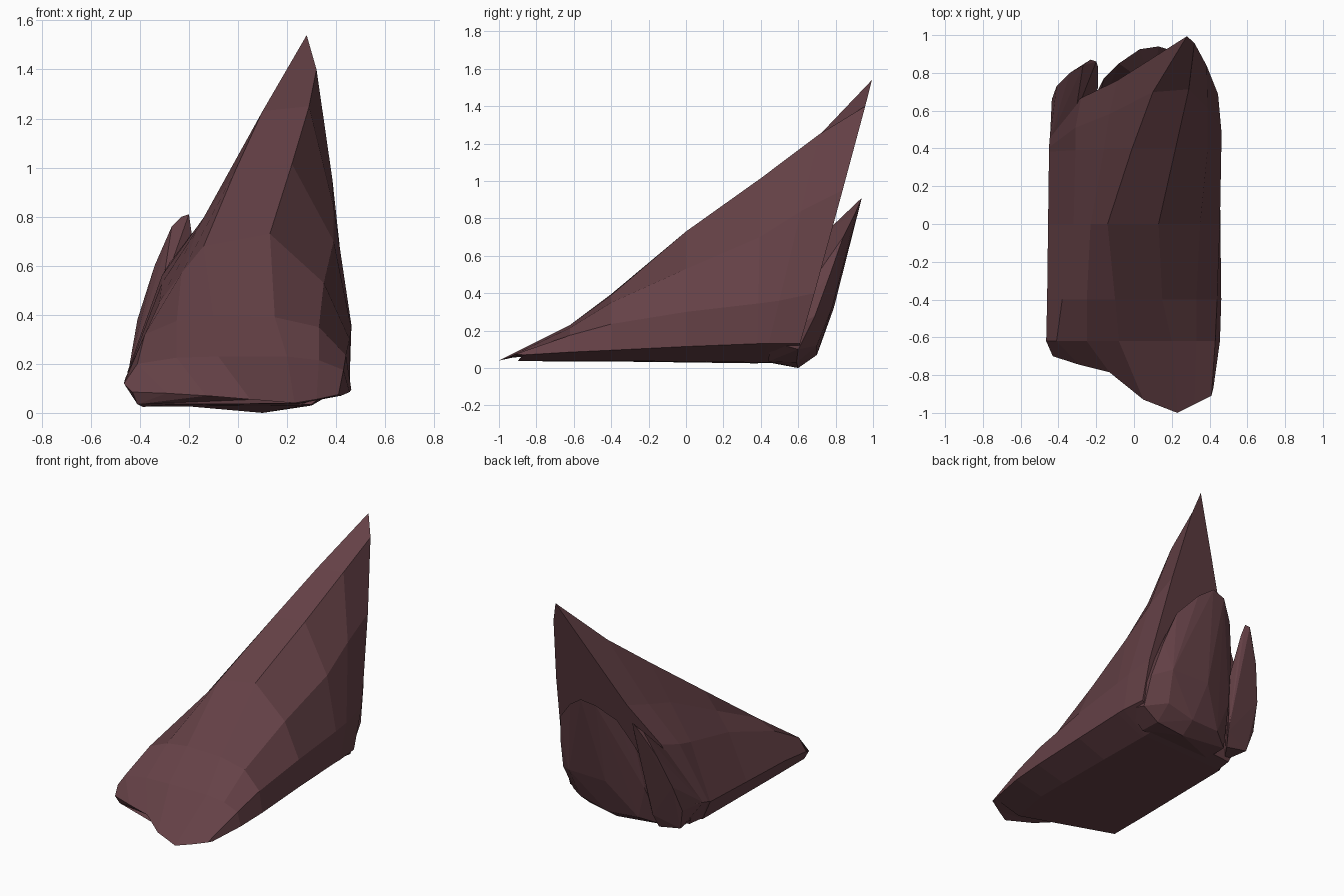
import bpy, bmesh

mat = bpy.data.materials.new("dark_red_rock")
mat.diffuse_color = (0.13, 0.053, 0.062, 1)


def finish(bm, name):
    bmesh.ops.recalc_face_normals(bm, faces=bm.faces[:])
    mesh = bpy.data.meshes.new(name)
    bm.to_mesh(mesh)
    bm.free()
    mesh.materials.append(mat)
    obj = bpy.data.objects.new(name, mesh)
    bpy.context.collection.objects.link(obj)
    return obj


def loft(name, rings):
    bm = bmesh.new()
    rows = [[bm.verts.new(p) for p in ring] for ring in rings]
    n = len(rows[0])
    for a, b in zip(rows, rows[1:]):
        for i in range(n):
            j = (i + 1) % n
            bm.faces.new((a[i], a[j], b[j], b[i]))
    caps = [bm.faces.new(rows[0]), bm.faces.new(rows[-1])]
    bmesh.ops.triangulate(bm, faces=caps)
    return finish(bm, name)


def hull(name, points):
    bm = bmesh.new()
    verts = [bm.verts.new(p) for p in points]
    bmesh.ops.convex_hull(bm, input=verts)
    loose = [v for v in bm.verts if not v.link_faces]
    bmesh.ops.delete(bm, geom=loose, context='VERTS')
    return finish(bm, name)


def section(y, lean, skew, pts):
    # cross-section that leans backwards with height and is swept forward on the left
    return [(x, y + lean * z + skew * (x - .28), z) for x, z in pts]


# Main spike: low front lip swept up to the tall peak at the back
lip = [(-.41, -.68, .035), (-.43, -.70, .085), (-.29, -.745, .08), (-.13, -.785, .07),
       (.05, -.93, .055), (.23, -1, .04), (.32, -.955, .055), (.41, -.91, .075),
       (.42, -.87, .07), (.2, -.9, .038)]
loft("main_spike", [
    lip,
    section(-.62, 0, 0, [(-.41, .035), (-.465, .12), (-.41, .20), (-.25, .225), (-.08, .23),
                         (.2, .23), (.33, .215), (.43, .175), (.455, .085), (.25, .038)]),
    section(-.40, 0, 0, [(-.41, .035), (-.46, .14), (-.38, .32), (-.25, .375), (-.1, .395),
                         (.15, .39), (.33, .35), (.44, .235), (.462, .095), (.25, .038)]),
    section(0, 0, 0, [(-.40, .03), (-.455, .15), (-.32, .45), (-.23, .57), (-.14, .68),
                      (.13, .73), (.35, .53), (.455, .30), (.457, .115), (.25, .035)]),
    section(.38, .02, 0, [(-.39, .025), (-.45, .16), (-.31, .53), (-.16, .76), (-.01, .99),
                          (.22, 1.015), (.39, .70), (.462, .345), (.455, .13), (.25, .03)]),
    section(.40, .25, .05, [(-.38, .025), (-.45, .17), (-.31, .56), (-.13, .81), (.10, 1.23),
                            (.29, 1.25), (.39, .84), (.462, .36), (.455, .13), (.25, .03)]),
    section(.555, .285, .11, [(-.37, .03), (-.44, .2), (-.28, .61), (-.09, .86), (.28, 1.54),
                              (.32, 1.40), (.385, .95), (.445, .40), (.44, .13), (.25, .03)]),
])

# Rounded lump leaning against the back of the spike
hull("back_lump", [
    (.10, .60, 0), (-.10, .59, .02), (-.24, .60, .035), (.30, .59, .03), (.42, .60, .10),
    (.30, .44, .035), (-.24, .44, .03), (.43, .45, .14),
    (.10, .70, .07), (-.12, .68, .08), (.30, .70, .12), (.435, .69, .28),
    (.33, .78, .32), (.05, .79, .32), (.40, .77, .50), (.35, .84, .70),
    (.23, .91, .84), (.13, .94, .91), (.03, .925, .89), (-.08, .85, .79),
    (-.16, .77, .60), (-.19, .71, .30), (.10, .72, .70), (.30, .70, .55)])

# Thin flake rising at the back left corner
hull("left_flake", [
    (-.20, .86, .81), (-.23, .87, .80), (-.27, .84, .76), (-.34, .80, .60),
    (-.41, .73, .38), (-.435, .66, .20), (-.40, .63, .06), (-.24, .63, .03),
    (-.22, .67, .12), (-.19, .83, .74), (-.19, .72, .50), (-.445, .45, .18),
    (-.31, .58, .50), (-.37, .45, .06)])
